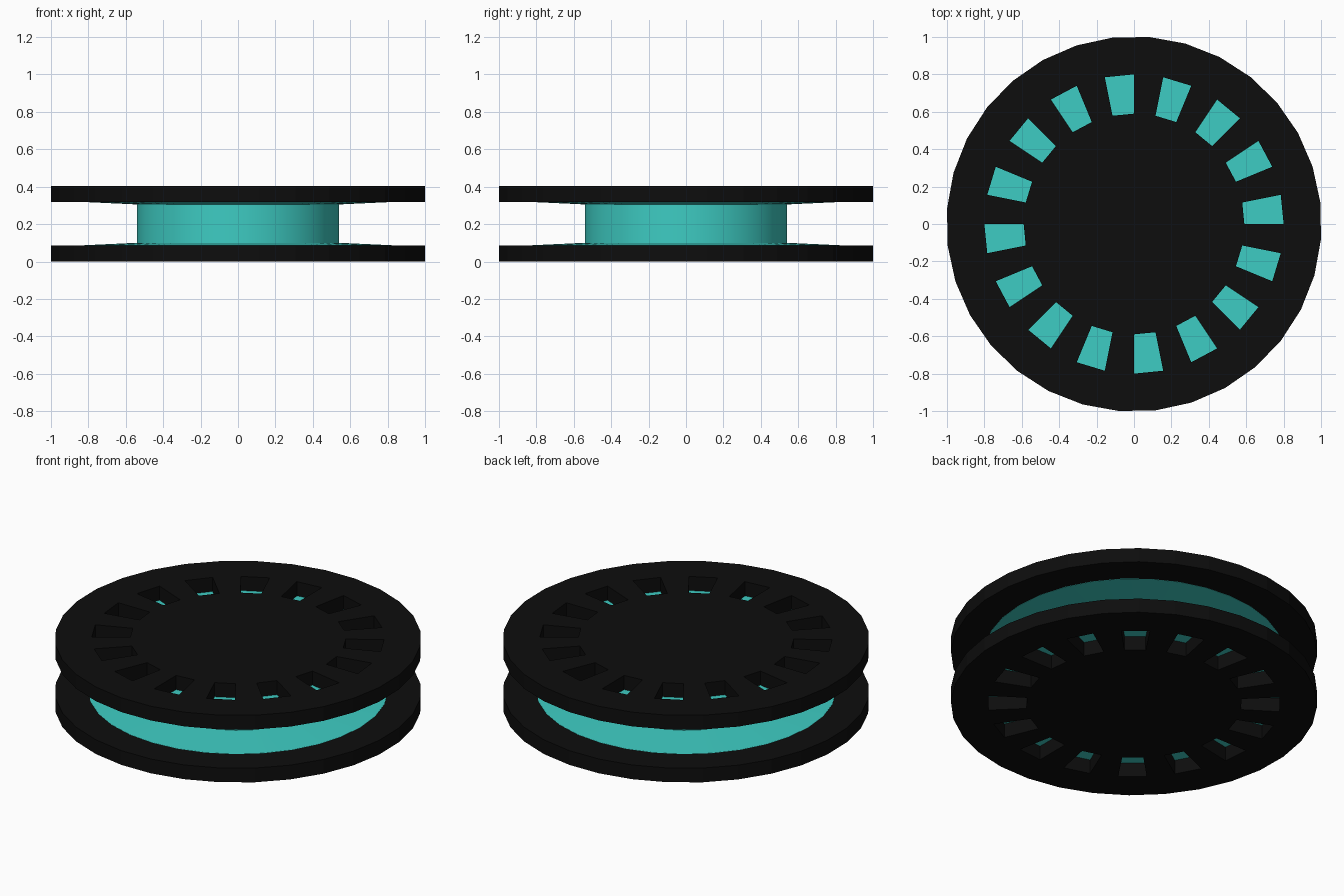
import bpy, bmesh, math

if "Cube" in bpy.data.objects:
    bpy.data.objects.remove(bpy.data.objects["Cube"])

N = 32                      # sides of every round part
STEP = 2 * math.pi / N
H = 0.405                   # total height
T = 0.086                   # flange thickness


def material(name, rgb):
    m = bpy.data.materials.new(name)
    m.diffuse_color = (*rgb, 1)
    m.use_nodes = True
    m.node_tree.nodes["Principled BSDF"].inputs["Base Color"].default_value = m.diffuse_color
    return m


black = material("black plastic", (0.004, 0.004, 0.004))
teal = material("teal", (0.048, 0.604, 0.546))


def ring(bm, r, z, offset=0.0):
    return [bm.verts.new((r * math.cos(i * STEP + offset),
                          r * math.sin(i * STEP + offset), z)) for i in range(N)]


def band(bm, a, b, skip=lambda i: False):
    for i in range(N):
        j = (i + 1) % N
        if not skip(i):
            bm.faces.new((a[i], a[j], b[j], b[i]))


def finish(bm, name, mat):
    bmesh.ops.recalc_face_normals(bm, faces=bm.faces[:])
    me = bpy.data.meshes.new(name)
    bm.to_mesh(me)
    bm.free()
    me.materials.append(mat)
    ob = bpy.data.objects.new(name, me)
    bpy.context.collection.objects.link(ob)
    return ob


def flange(name, z0, z1):
    # disc with a window cut through every second sector
    bm = bmesh.new()
    turn = math.radians(-4.65)
    levels = []
    for z in (z0, z1):
        inner, outer = ring(bm, 0.59, z), ring(bm, 0.80, z)
        rim = ring(bm, 1.003, z, turn)
        bm.faces.new(inner)
        band(bm, inner, outer, lambda i: i % 2 == 0)
        band(bm, outer, rim)
        levels.append((inner, outer, rim))
    (i0, o0, r0), (i1, o1, r1) = levels
    band(bm, r0, r1)
    # window walls
    band(bm, i0, i1, lambda i: i % 2 == 1)
    band(bm, o0, o1, lambda i: i % 2 == 1)
    for i in range(N):
        bm.faces.new((i0[i], o0[i], o1[i], i1[i]))
    return finish(bm, name, black)


flange("lower_flange", 0, T)
flange("upper_flange", H - T, H)

# winding core with flared end discs that close off the windows
half = [(0.82, T - 0.001), (0.82, T + 0.001), (0.54, 0.10)]
profile = half + [(r, H - z) for r, z in reversed(half)]
bm = bmesh.new()
rings = [ring(bm, r, z) for r, z in profile]
for a, b in zip(rings, rings[1:]):
    band(bm, a, b)
bm.faces.new(rings[0])
bm.faces.new(rings[-1])
core = finish(bm, "winding_core", teal)
bpy.context.view_layer.objects.active = core
core.select_set(True)
bpy.ops.object.shade_smooth_by_angle(angle=math.radians(30))
